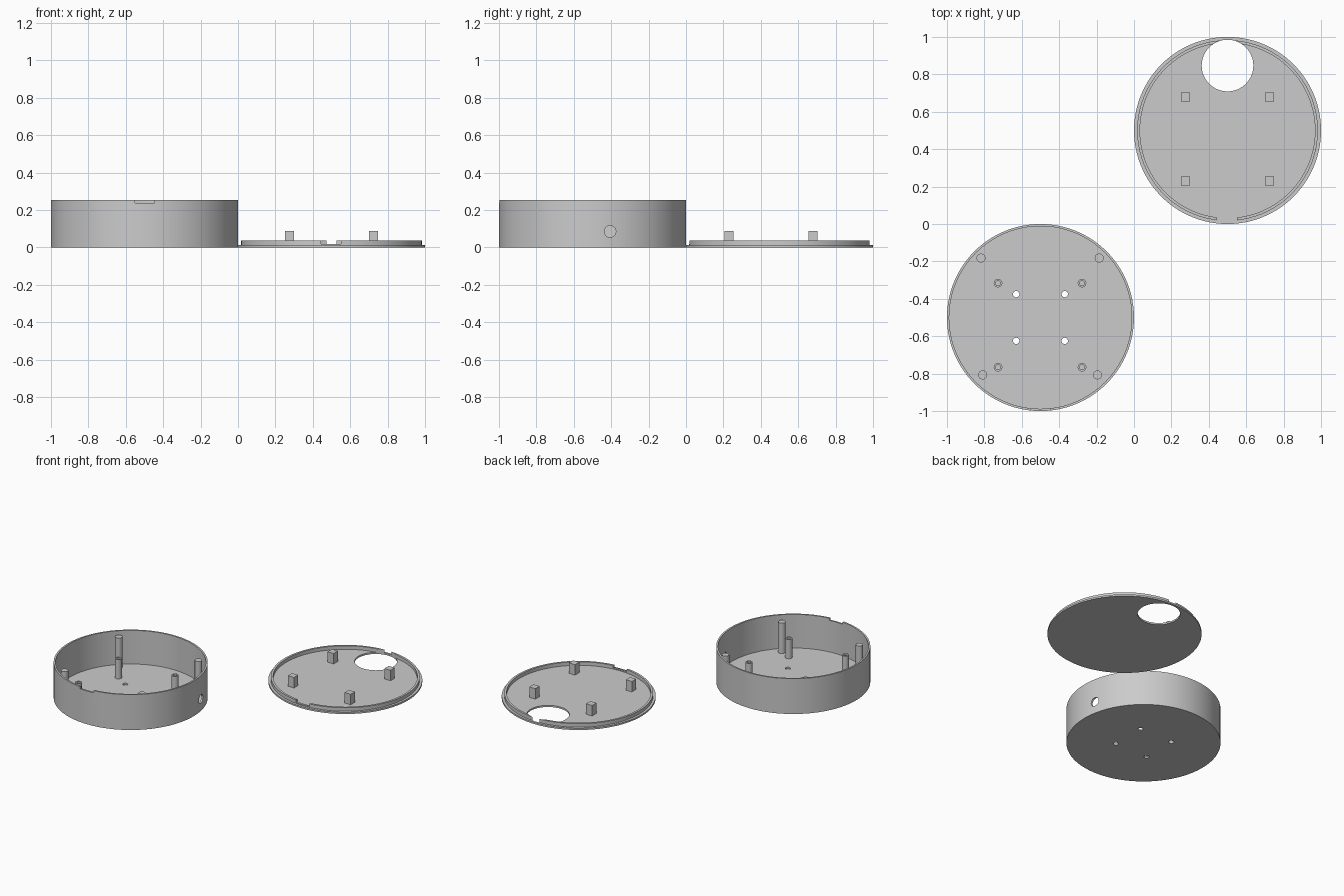
import bpy
import bmesh
import math
from mathutils import Matrix, Vector

cube = bpy.data.objects.get("Cube")
if cube:
    bpy.data.objects.remove(cube, do_unlink=True)

grey = bpy.data.materials.new("plain grey")
grey.use_nodes = True
grey.diffuse_color = (0.6, 0.6, 0.6, 1)
grey.node_tree.nodes["Principled BSDF"].inputs["Base Color"].default_value = (0.6, 0.6, 0.6, 1)


def make_object(name, bm):
    bmesh.ops.recalc_face_normals(bm, faces=bm.faces)
    mesh = bpy.data.meshes.new(name)
    bm.to_mesh(mesh)
    bm.free()
    mesh.materials.append(grey)
    obj = bpy.data.objects.new(name, mesh)
    bpy.context.collection.objects.link(obj)
    return obj


def lathe(name, profile, x, y, sides):
    """Spin (radius, height) points that start and end on the axis."""
    bm = bmesh.new()
    verts = [bm.verts.new((r, 0, z)) for r, z in profile]
    edges = [bm.edges.new(pair) for pair in zip(verts, verts[1:])]
    bmesh.ops.spin(bm, geom=verts + edges, cent=(0, 0, 0), axis=(0, 0, 1),
                   angle=math.tau, steps=sides)
    bmesh.ops.remove_doubles(bm, verts=bm.verts, dist=0.0001)
    bmesh.ops.translate(bm, verts=bm.verts, vec=(x, y, 0))
    return make_object(name, bm)


def box(name, low, high):
    low, high = Vector(low), Vector(high)
    bm = bmesh.new()
    bmesh.ops.create_cube(bm, size=1, matrix=Matrix.Translation((low + high) / 2)
                          @ Matrix.Diagonal((*(high - low), 1)))
    return make_object(name, bm)


def rod(name, centre, radius, length, sides, along_x=False):
    turn = Matrix.Rotation(math.pi / 2 if along_x else 0, 4, 'Y')
    bm = bmesh.new()
    bmesh.ops.create_cone(bm, cap_ends=True, segments=sides, radius1=radius,
                          radius2=radius, depth=length,
                          matrix=Matrix.Translation(centre) @ turn)
    return make_object(name, bm)


def activate(obj):
    bpy.ops.object.select_all(action='DESELECT')
    obj.select_set(True)
    bpy.context.view_layer.objects.active = obj


def cut(obj, cutters):
    activate(obj)
    for cutter in cutters:
        mod = obj.modifiers.new("cut", 'BOOLEAN')
        mod.operation = 'DIFFERENCE'
        mod.solver = 'EXACT'
        mod.object = cutter
        bpy.ops.object.modifier_apply(modifier=mod.name)
        bpy.data.objects.remove(cutter, do_unlink=True)


def smooth(obj):
    activate(obj)
    bpy.ops.object.shade_smooth_by_angle(angle=math.radians(30))


FLOOR = 0.012

# Round tray: floor and thin wall
tray = lathe("tray", [(0, 0), (0.5, 0), (0.5, 0.253), (0.488, 0.253),
                      (0.488, FLOOR), (0, FLOOR)], -0.5, -0.5, 128)

# Screw holes, cable hole in the side and notch in the front rim
cutters = [rod("hole_cutter", (-0.5 + sx * 0.13, -0.5 + sy * 0.125, 0), 0.017, 0.1, 24)
           for sx in (-1, 1) for sy in (-1, 1)]
cutters.append(rod("cable_cutter", (0, -0.406, 0.085), 0.031, 0.2, 32, along_x=True))
cutters.append(box("notch_cutter", (-0.552, -1.05, 0.238), (-0.446, -0.95, 0.3)))
cut(tray, cutters)
smooth(tray)

# Tall lid supports beside the wall
for side, sx in (("right", -1), ("left", 1)):
    for end, dx, y in (("back", 0.316, -0.182), ("front", 0.307, -0.807)):
        smooth(rod(f"{end}_{side}_support", (-0.502 + sx * dx, y, 0.119), 0.024, 0.222, 32))

# Hollow board standoffs
for side, x in (("right", -0.727), ("left", -0.278)):
    for end, y in (("back", -0.316), ("front", -0.766)):
        smooth(lathe(f"{end}_{side}_standoff",
                     [(0, 0.008), (0.023, 0.008), (0.023, 0.15), (0.013, 0.15),
                      (0.013, FLOOR + 0.001), (0, FLOOR + 0.001)], x, y, 32))

# Lid: disc with a raised inner lip
lid = lathe("lid", [(0, 0), (0.5, 0), (0.5, FLOOR), (0.483, FLOOR), (0.483, 0.037),
                    (0.468, 0.037), (0.468, FLOOR), (0, FLOOR)], 0.5, 0.5, 128)
cut(lid, [rod("opening_cutter", (0.5, 0.847, 0), 0.138, 0.2, 64),
          box("lip_cutter", (0.445, -0.05, 0.018), (0.552, 0.037, 0.1))])
smooth(lid)

# Square pegs on the lid
for side, x in (("right", 0.275), ("left", 0.725)):
    for end, y in (("front", 0.23), ("back", 0.68)):
        box(f"{end}_{side}_peg", (x - 0.024, y - 0.024, 0.008), (x + 0.024, y + 0.024, 0.087))
